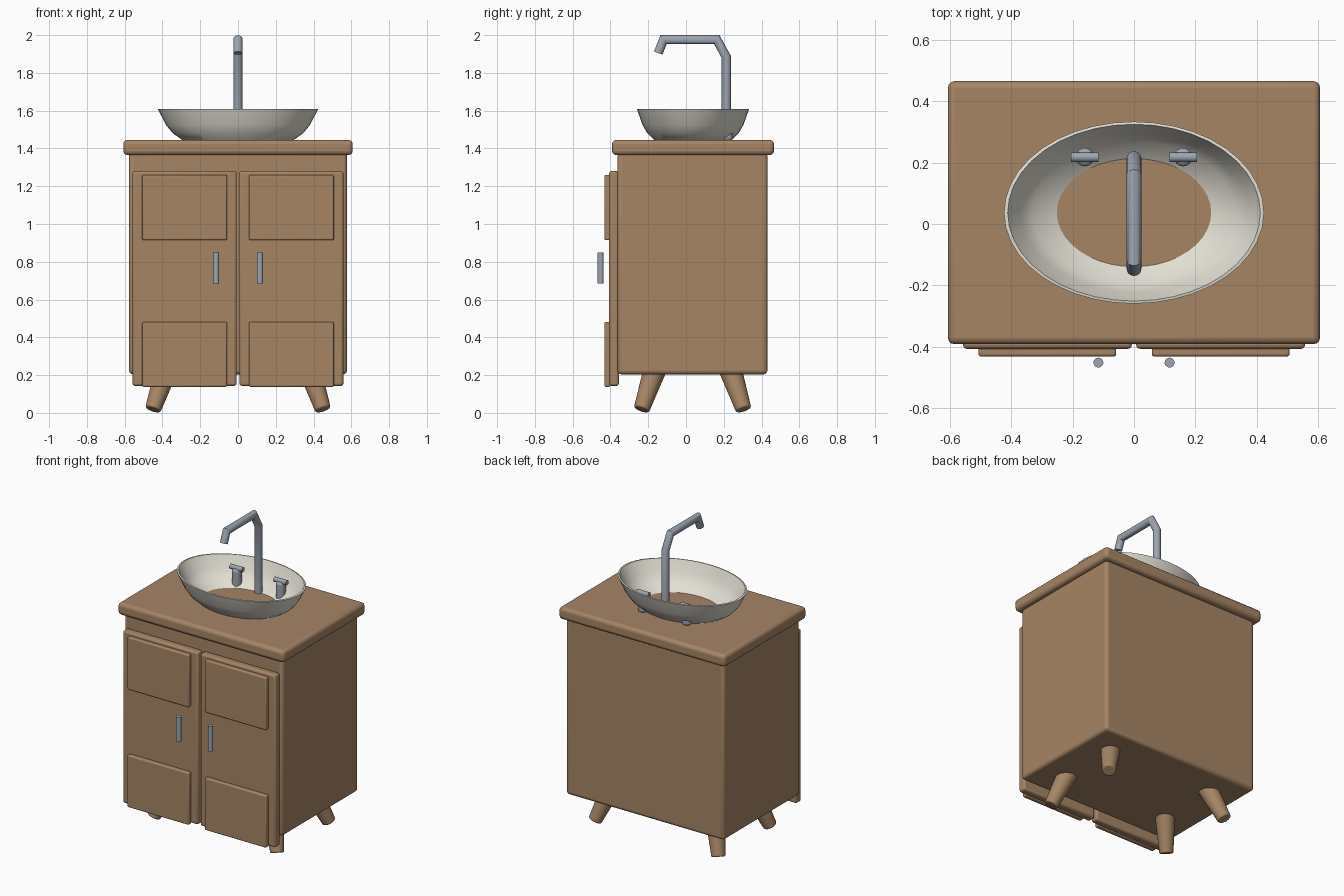
import bpy, bmesh, math
from mathutils import Vector, Matrix

cube = bpy.data.objects.get("Cube")
if cube:
    bpy.data.objects.remove(cube, do_unlink=True)


def material(name, rgb):
    m = bpy.data.materials.new(name)
    m.use_nodes = True
    m.diffuse_color = (*rgb, 1)
    node = m.node_tree.nodes["Principled BSDF"]
    node.inputs["Base Color"].default_value = (*rgb, 1)
    node.inputs["Roughness"].default_value = 0.6
    return m


WOOD = material("warm wood", (0.38, 0.235, 0.13))
CERAMIC = material("cream ceramic", (0.77, 0.74, 0.66))
METAL = material("grey metal", (0.34, 0.38, 0.44))


def finish(name, bm, mat, bevel=0, segments=3):
    bmesh.ops.recalc_face_normals(bm, faces=bm.faces)
    mesh = bpy.data.meshes.new(name)
    bm.to_mesh(mesh)
    bm.free()
    ob = bpy.data.objects.new(name, mesh)
    bpy.context.collection.objects.link(ob)
    mesh.materials.append(mat)
    if bevel:
        mod = ob.modifiers.new("rounded edges", 'BEVEL')
        mod.width, mod.segments = bevel, segments
        mod.limit_method = 'ANGLE'
        mod.angle_limit = math.radians(40)
    bpy.ops.object.select_all(action='DESELECT')
    ob.select_set(True)
    bpy.context.view_layer.objects.active = ob
    bpy.ops.object.shade_smooth_by_angle(angle=math.radians(40))
    return ob


def box(name, xs, ys, zs, mat, bevel):
    bm = bmesh.new()
    bmesh.ops.create_cube(bm, size=1)
    spans = (xs, ys, zs)
    for v in bm.verts:
        v.co = [s[0] if c < 0 else s[1] for s, c in zip(spans, v.co)]
    return finish(name, bm, mat, bevel)


def rod(name, start, end, r1, r2, mat, bevel=0, sides=24):
    a, b = Vector(start), Vector(end)
    turn = (b - a).to_track_quat('Z', 'Y').to_matrix().to_4x4()
    bm = bmesh.new()
    bmesh.ops.create_cone(bm, cap_ends=True, segments=sides, radius1=r1, radius2=r2,
                          depth=(b - a).length,
                          matrix=Matrix.Translation((a + b) / 2) @ turn)
    return finish(name, bm, mat, bevel)


# Cabinet body and countertop
box("cabinet", (-0.577, 0.577), (-0.362, 0.431), (0.204, 1.38), WOOD, 0.02)
box("countertop", (-0.607, 0.607), (-0.392, 0.466), (1.365, 1.445), WOOD, 0.022)

# Doors with raised panels, handles, legs and taps on both sides
for side, s in (("left", 1), ("right", -1)):
    def span(a, b):
        return sorted((a * s, b * s))

    box(side + "_door", span(0.007, 0.558), (-0.407, -0.355), (0.143, 1.28), WOOD, 0.013)
    for level, zs in (("upper", (0.914, 1.26)), ("lower", (0.138, 0.482))):
        box(f"{side}_{level}_panel", span(0.058, 0.507), (-0.432, -0.4), zs, WOOD, 0.008)
    rod(side + "_handle", (0.116 * s, -0.452, 0.686), (0.116 * s, -0.452, 0.85),
        0.016, 0.016, METAL)
    for end, t in (("front", -1), ("back", 1)):
        rod(f"{side}_{end}_leg", (0.45 * s, 0.035 + 0.27 * t, 0.018),
            (0.375 * s, 0.035 + 0.195 * t, 0.243), 0.042, 0.062, WOOD, 0.008)
    rod(side + "_tap_body", (0.16 * s, 0.218, 1.44), (0.16 * s, 0.218, 1.56),
        0.03, 0.03, METAL, 0.015)
    rod(side + "_tap_bar", (0.115 * s, 0.218, 1.56), (0.206 * s, 0.218, 1.56),
        0.016, 0.016, METAL)

# Oval basin: closed wall profile spun round, then flattened in depth
profile = [(0.246, 1.442), (0.29, 1.442), (0.345, 1.48), (0.382, 1.525), (0.424, 1.608),
           (0.412, 1.61), (0.37, 1.535), (0.33, 1.485)]
bm = bmesh.new()
ring = [bm.verts.new((r, 0, z)) for r, z in profile]
edges = [bm.edges.new((ring[i - 1], ring[i])) for i in range(len(ring))]
bmesh.ops.spin(bm, geom=ring + edges, cent=(0, 0, 0), axis=(0, 0, 1),
               angle=math.tau, steps=40)
bmesh.ops.remove_doubles(bm, verts=bm.verts, dist=0.0005)
for v in bm.verts:
    v.co.y = v.co.y * 0.7 + 0.037
finish("basin", bm, CERAMIC)

# Bent faucet: rings swept along the path, mitred at the corners
path = [Vector((0, y, z)) for y, z in
        ((0.213, 1.44), (0.213, 1.885), (0.163, 1.976), (-0.119, 1.976), (-0.147, 1.905))]
bm = bmesh.new()
rings, sides = [], 20
for i, p in enumerate(path):
    before = (p - path[i - 1]).normalized() if i else None
    after = (path[i + 1] - p).normalized() if i < len(path) - 1 else None
    d = ((before or after) + (after or before)).normalized()
    across = d.cross(Vector((1, 0, 0)))
    stretch = 1 / d.dot(before or after)
    rings.append([bm.verts.new(p + 0.024 * (math.cos(a) * Vector((1, 0, 0))
                                            + math.sin(a) * stretch * across))
                  for a in (math.tau * k / sides for k in range(sides))])
for low, high in zip(rings, rings[1:]):
    for k in range(sides):
        bm.faces.new((low[k - 1], low[k], high[k], high[k - 1]))
bm.faces.new(rings[0])
bm.faces.new(rings[-1])
finish("faucet", bm, METAL)
